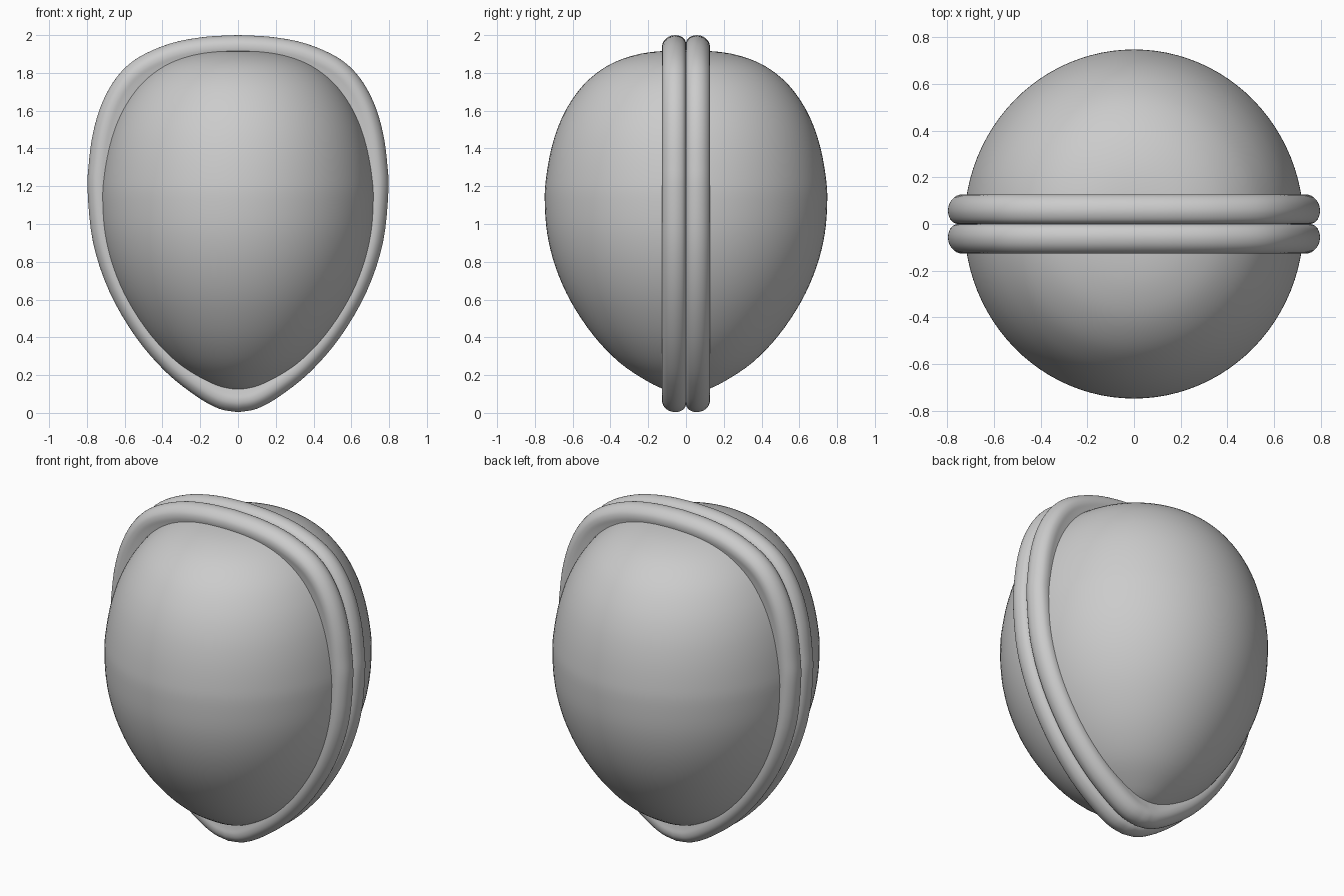
import bpy, bmesh, math
from mathutils import Vector

if "Cube" in bpy.data.objects:
    bpy.data.objects.remove(bpy.data.objects["Cube"])


def smooth_path(pts, steps):
    """Catmull-Rom curve through the points, ends clamped."""
    p = [Vector(q) for q in pts]
    p = [2 * p[0] - p[1]] + p + [2 * p[-1] - p[-2]]
    out = []
    for i in range(1, len(p) - 2):
        a, b, c, d = p[i - 1:i + 3]
        for s in range(steps):
            t = s / steps
            out.append(0.5 * (2 * b + (c - a) * t + (2 * a - 5 * b + 4 * c - d) * t * t
                              + (3 * b - a - 3 * c + d) * t ** 3))
    return out + [p[-2]]


def grid_object(name, rows, closed):
    """Skin a grid of points; closed joins the last row to the first."""
    bm = bmesh.new()
    v = [[bm.verts.new(c) for c in r] for r in rows]
    n = len(v)
    for i in range(n if closed else n - 1):
        a, b = v[i], v[(i + 1) % n]
        for j in range(len(a) - 1):
            bm.faces.new((a[j], a[j + 1], b[j + 1], b[j]))
    bmesh.ops.remove_doubles(bm, verts=bm.verts, dist=1e-5)
    bmesh.ops.recalc_face_normals(bm, faces=bm.faces)
    me = bpy.data.meshes.new(name)
    bm.to_mesh(me)
    bm.free()
    for f in me.polygons:
        f.use_smooth = True
    ob = bpy.data.objects.new(name, me)
    bpy.context.collection.objects.link(ob)
    # make sure the skin faces away from the middle of the nut
    total = sum((f.center - Vector((0, 0, 1))).dot(f.normal) * f.area for f in me.polygons)
    if total < 0:
        me.flip_normals()
    return ob


# Dome profile (radius, z) and right half of the rim outline (x, z)
dome = smooth_path([(0, 1.92), (0.17, 1.912), (0.3, 1.886), (0.42, 1.835), (0.53, 1.75),
                    (0.615, 1.64), (0.675, 1.52), (0.715, 1.39), (0.74, 1.25), (0.748, 1.13),
                    (0.735, 0.95), (0.69, 0.77), (0.61, 0.59), (0.49, 0.41), (0.35, 0.265),
                    (0.2, 0.165), (0.1, 0.12), (0, 0.1)], 4)
half = smooth_path([(0, 2.0), (0.18, 1.99), (0.36, 1.955), (0.53, 1.88), (0.64, 1.78),
                    (0.72, 1.64), (0.768, 1.48), (0.79, 1.32), (0.796, 1.17), (0.767, 0.9),
                    (0.68, 0.64), (0.54, 0.4), (0.38, 0.215), (0.22, 0.088), (0.1, 0.022),
                    (0, 0.004)], 4)
outline = half + [Vector((-p.x, p.y)) for p in reversed(half[1:-1])]

# Rim cross-section (inset from outline, distance from seam)
section = smooth_path([(0.05, 0.0), (0.03, 0.003), (0.01, 0.02), (0.0, 0.055), (0.009, 0.093),
                       (0.035, 0.12), (0.065, 0.127), (0.095, 0.122), (0.14, 0.115)], 3)

for side, label in ((-1, "front"), (1, "back")):
    # Half shell dome
    rows = [[(0.972 * p.x * math.cos(a), side * p.x * math.sin(a), p.y)
             for a in (math.pi * k / 48 for k in range(49))] for p in dome]
    grid_object(label + "_shell", rows, False)

    # Rounded lip around the shell's edge
    rows = []
    for i, p in enumerate(outline):
        t = (outline[(i + 1) % len(outline)] - outline[i - 1]).normalized()
        inward = Vector((t.y, -t.x))
        rows.append([(p.x + inward.x * d, side * y, p.y + inward.y * d) for d, y in section])
    grid_object(label + "_rim", rows, True)
